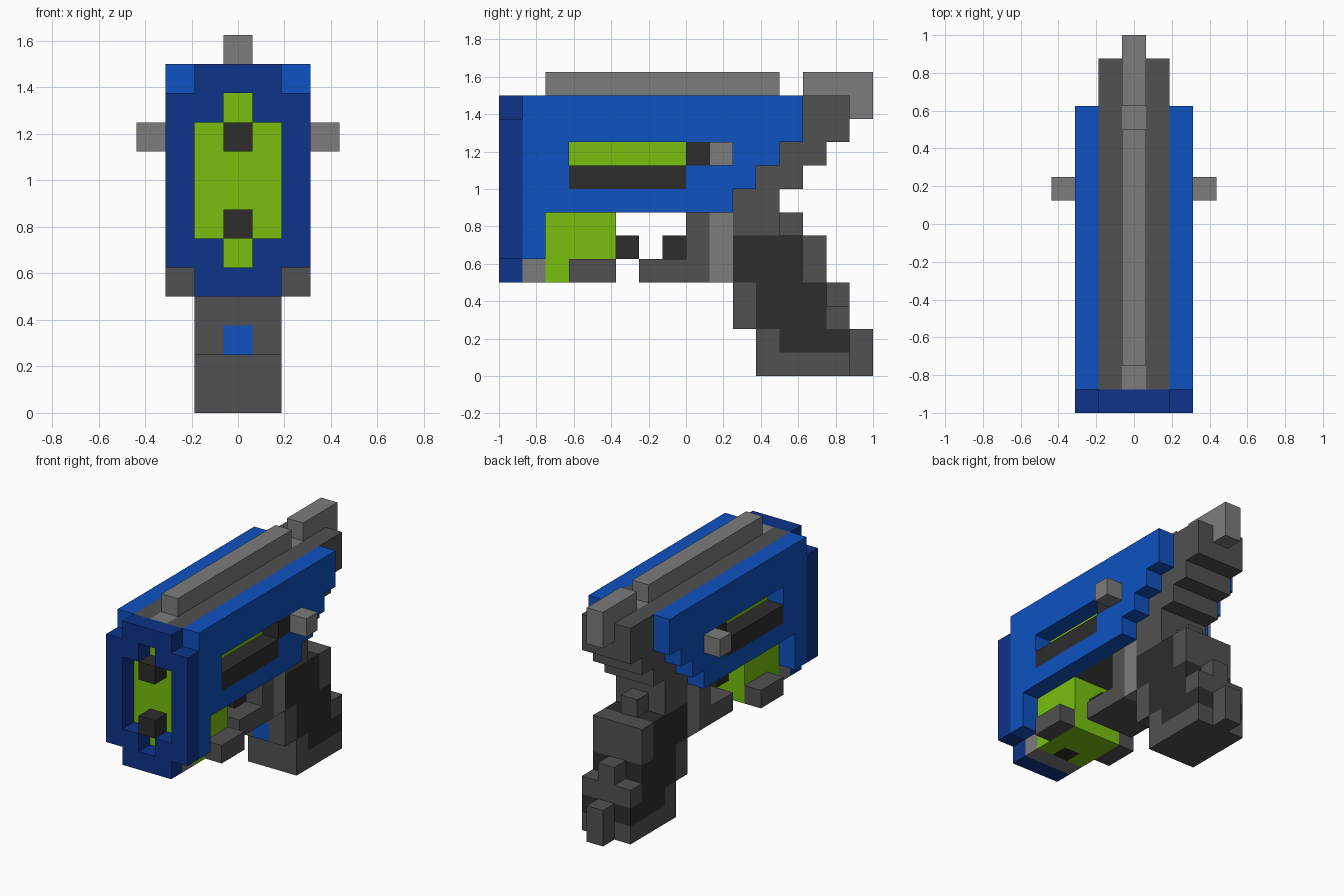
import bpy
import bmesh
from mathutils import Vector

if "Cube" in bpy.data.objects:
    bpy.data.objects.remove(bpy.data.objects["Cube"], do_unlink=True)

U = 0.125  # edge of one block


def material(name, rgb):
    lin = [((c / 255 + 0.055) / 1.055) ** 2.4 if c > 10 else c / 255 / 12.92 for c in rgb]
    m = bpy.data.materials.new(name)
    m.use_nodes = True
    m.diffuse_color = (*lin, 1)
    bsdf = next(n for n in m.node_tree.nodes if n.type == 'BSDF_PRINCIPLED')
    bsdf.inputs["Base Color"].default_value = (*lin, 1)
    bsdf.inputs["Roughness"].default_value = 0.8
    return m


MATS = {
    "blue": material("blue", (14, 82, 193)),
    "navy": material("navy blue", (13, 52, 137)),
    "green": material("lime green", (120, 192, 14)),
    "mid": material("mid grey", (124, 124, 124)),
    "dark": material("dark grey", (81, 81, 81)),
    "black": material("charcoal", (45, 45, 45)),
}
NAMES = list(MATS)

cells = {}  # (x, y, z) -> (part, colour); later fills replace earlier ones
MID, WIDE, CHEEKS, SIDES, KNOBS = (0,), (-1, 0, 1), (-1, 1), (-2, 2), (-3, 3)


def fill(part, colour, xs, y, z):
    for i in xs:
        for j in range(*y):
            for k in range(*z):
                cells[i, j, k] = (part, colour)


def clear(xs, y, z):
    for i in xs:
        for j in range(*y):
            for k in range(*z):
                cells.pop((i, j, k), None)


# Central body with a stepped rear underside
for z, end in ((7, 12), (8, 13), (9, 14), (10, 15), (11, 15)):
    fill("body_core", "dark", WIDE, (1, end), (z, z + 1))
fill("body_core", "mid", MID, (1, 13), (11, 12))
fill("body_core", "green", CHEEKS, (3, 8), (9, 10))

# Glowing chamber behind the muzzle and below the body
fill("energy_chamber", "green", WIDE, (1, 2), (5, 11))
fill("energy_chamber", "green", WIDE, (2, 5), (4, 7))
fill("energy_chamber", "black", MID, (2, 3), (4, 5))
fill("chamber_base", "mid", WIDE, (1, 2), (4, 5))
fill("chamber_feet", "dark", SIDES, (3, 5), (4, 5))

# Muzzle frame with its cross-shaped opening and two prongs
fill("muzzle_frame", "navy", WIDE, (0, 1), (4, 12))
fill("muzzle_frame", "navy", SIDES, (0, 1), (5, 11))
clear(WIDE, (0, 1), (6, 10))
clear(MID, (0, 1), (5, 11))
for z in (6, 9):
    fill("muzzle_prongs", "black", MID, (0, 1), (z, z + 1))

# Side panels with stepped rear edge and slot
for z, end in ((7, 10), (8, 11), (9, 12), (10, 13), (11, 13)):
    fill("side_panels", "blue", SIDES, (1, end), (z, z + 1))
fill("side_panels", "blue", SIDES, (1, 2), (5, 7))
clear(SIDES, (3, 8), (9, 10))
fill("slot_inlay", "black", SIDES, (3, 8), (8, 9))
fill("slot_inlay", "black", SIDES, (8, 9), (9, 10))
fill("side_knobs", "mid", SIDES + KNOBS, (9, 10), (9, 10))

# Top rail and rear sight
fill("top_rail", "mid", MID, (2, 12), (12, 13))
fill("rear_sight", "mid", MID, (13, 16), (12, 13))
fill("rear_sight", "mid", MID, (15, 16), (11, 12))

# Trigger and guard
fill("trigger_guard", "dark", WIDE, (6, 9), (4, 5))
fill("trigger_guard", "dark", WIDE, (8, 9), (5, 7))
fill("guard_post", "mid", WIDE, (9, 10), (4, 7))
fill("trigger", "black", MID, (5, 6), (5, 6))
fill("trigger", "black", MID, (7, 8), (5, 6))

# Grip: (z range, y range) per layer, then dark cheeks and rear ridges
for z, y in (((6, 7), (10, 12)), ((4, 6), (10, 14)), ((2, 4), (10, 14)), ((0, 2), (11, 15))):
    fill("grip", "dark", WIDE, y, z)
for z, y in (((4, 6), (10, 13)), ((2, 4), (11, 14)), ((1, 2), (12, 15))):
    fill("grip", "black", CHEEKS, y, z)
fill("grip", "dark", WIDE, (14, 15), (2, 3))
fill("grip", "blue", MID, (10, 11), (2, 3))
fill("grip_ridges", "dark", MID, (12, 13), (6, 7))
fill("grip_ridges", "dark", MID, (14, 15), (3, 4))
fill("grip_ridges", "dark", MID, (15, 16), (0, 2))

# Build each part from the exposed block faces, merging flat regions
AXES = [Vector(a) for a in ((1, 0, 0), (0, 1, 0), (0, 0, 1))]
for part in dict.fromkeys(p for p, _ in cells.values()):
    bm = bmesh.new()
    used = []
    for pos, (owner, colour) in cells.items():
        if owner != part:
            continue
        centre = Vector((pos[0], pos[1] - 7.5, pos[2] + 0.5))
        for a in range(3):
            for s in (-1, 1):
                n = AXES[a] * s
                if tuple(int(p + d) for p, d in zip(pos, n)) in cells:
                    continue
                u, v = AXES[(a + 1) % 3] * s, AXES[(a + 2) % 3]
                quad = [bm.verts.new((centre + (n + u * i + v * j) / 2) * U)
                        for i, j in ((-1, -1), (1, -1), (1, 1), (-1, 1))]
                bm.faces.new(quad).material_index = NAMES.index(colour)
    bmesh.ops.remove_doubles(bm, verts=bm.verts, dist=0.001)
    bmesh.ops.dissolve_limit(bm, angle_limit=0.02, verts=bm.verts, edges=bm.edges,
                             delimit={'MATERIAL'})
    used = sorted({f.material_index for f in bm.faces})
    for f in bm.faces:
        f.material_index = used.index(f.material_index)
    mesh = bpy.data.meshes.new(part)
    for i in used:
        mesh.materials.append(MATS[NAMES[i]])
    bm.to_mesh(mesh)
    bm.free()
    bpy.context.collection.objects.link(bpy.data.objects.new(part, mesh))
